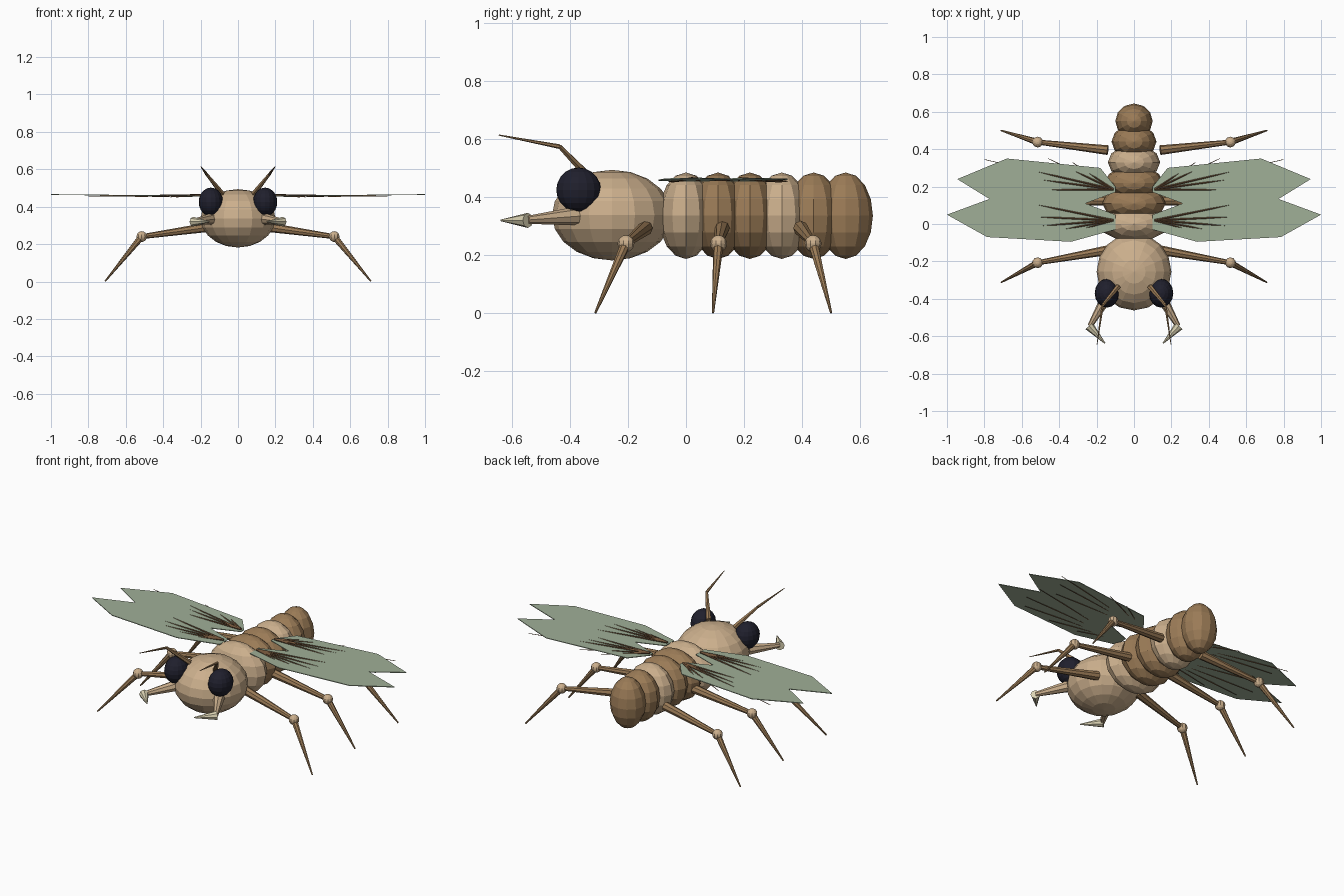
import bpy, bmesh, math
from mathutils import Vector, Matrix

if "Cube" in bpy.data.objects:
    bpy.data.objects.remove(bpy.data.objects["Cube"])


def material(name, rgb):
    m = bpy.data.materials.new(name)
    m.diffuse_color = (*rgb, 1)
    m.use_nodes = True
    m.node_tree.nodes["Principled BSDF"].inputs["Base Color"].default_value = m.diffuse_color
    return m


TAN = material("light tan", (0.60, 0.43, 0.265))
BROWN = material("brown", (0.33, 0.20, 0.095))
DARK = material("dark brown", (0.16, 0.085, 0.04))
IVORY = material("ivory", (0.72, 0.66, 0.46))
NAVY = material("navy black", (0.014, 0.014, 0.026))
GREEN = material("pale green", (0.35, 0.43, 0.31))


def finish(bm, name, mat):
    me = bpy.data.meshes.new(name)
    bmesh.ops.recalc_face_normals(bm, faces=bm.faces)
    bm.to_mesh(me)
    bm.free()
    me.materials.append(mat)
    ob = bpy.data.objects.new(name, me)
    bpy.context.collection.objects.link(ob)
    return ob


def ball(name, pos, radii, mat, segs=12, rings=8):
    bm = bmesh.new()
    bmesh.ops.create_uvsphere(bm, u_segments=segs, v_segments=rings, radius=1)
    bm.transform(Matrix.Translation(pos) @ Matrix.Diagonal((*radii, 1)))
    return finish(bm, name, mat)


def rod(name, a, b, r1, r2, mat, sides=8):
    # tapered rod running from a to b
    a, b = Vector(a), Vector(b)
    d = b - a
    bm = bmesh.new()
    bmesh.ops.create_cone(bm, cap_ends=True, segments=sides,
                          radius1=r1, radius2=r2, depth=d.length)
    turn = d.to_track_quat('Z', 'Y').to_matrix().to_4x4()
    bm.transform(Matrix.Translation((a + b) / 2) @ turn)
    return finish(bm, name, mat)


def wing_height(x):
    return 0.455 + 0.010 * x


def wing(name, outline, s):
    # thin plate rising slightly toward the tip
    bm = bmesh.new()
    bottom = [bm.verts.new((s * x, y, wing_height(x) - 0.002)) for x, y in outline]
    top = [bm.verts.new((s * x, y, wing_height(x) + 0.002)) for x, y in outline]
    bm.faces.new(bottom)
    bm.faces.new(top)
    n = len(outline)
    for i in range(n):
        j = (i + 1) % n
        bm.faces.new((bottom[i], bottom[j], top[j], top[i]))
    return finish(bm, name, GREEN)


# Head and ringed body, tapering in width toward the tail
ball("head", (0, -0.255, 0.338), (0.2, 0.207, 0.156), TAN, 16, 10)
widths = [0.185, 0.17, 0.155, 0.14, 0.12, 0.1]
colours = [TAN, BROWN, BROWN, TAN, BROWN, BROWN]
for i, (w, c) in enumerate(zip(widths, colours)):
    ball(f"body_ring_{i + 1}", (0, 0.11 * i, 0.336), (w, 0.094, 0.149), c)

# Leg rows: name, then y of hip, knee and foot
LEGS = [("front", -0.14, -0.207, -0.312),
        ("middle", 0.125, 0.112, 0.093),
        ("rear", 0.395, 0.438, 0.5)]

FRONT_WING = [(0.1, -0.03), (0.337, -0.095), (0.785, -0.07), (1.0, 0.05),
              (0.77, 0.135), (0.26, 0.11), (0.1, 0.05)]
REAR_WING = [(0.1, 0.17), (0.26, 0.11), (0.77, 0.132), (0.945, 0.24),
             (0.68, 0.35), (0.18, 0.30), (0.1, 0.2)]
FRONT_VEINS = [(0.8, 0.16), (0.8, 0.05), (0.75, -0.03), (0.55, -0.06), (0.36, -0.05)]
REAR_VEINS = [(0.8, 0.345), (0.46, 0.35), (0.33, 0.33), (0.75, 0.27), (0.7, 0.18)]

for side, s in (("right", 1), ("left", -1)):
    ball(f"{side}_eye", (s * 0.145, -0.37, 0.425), (0.065, 0.077, 0.077), NAVY, 16, 10)

    # Feelers with an elbow
    elbow = (s * 0.168, -0.435, 0.574)
    rod(f"{side}_feeler_base", (s * 0.085, -0.335, 0.47), elbow, 0.015, 0.008, BROWN, 6)
    rod(f"{side}_feeler_tip", elbow, (s * 0.198, -0.645, 0.614), 0.008, 0.002, BROWN, 6)

    # Jaws with an inward pointing fang
    rod(f"{side}_jaw", (s * 0.14, -0.38, 0.335), (s * 0.235, -0.545, 0.322),
        0.032, 0.014, TAN)
    rod(f"{side}_fang", (s * 0.24, -0.545, 0.32), (s * 0.155, -0.638, 0.32),
        0.026, 0.003, IVORY)

    # Legs: thigh, knee ball, shin
    for row, hip_y, knee_y, foot_y in LEGS:
        knee = (s * 0.515, knee_y, 0.24)
        rod(f"{side}_{row}_thigh", (s * 0.14, hip_y, 0.293), knee, 0.026, 0.013, BROWN)
        ball(f"{side}_{row}_knee", knee, (0.029,) * 3, TAN, 10, 8)
        rod(f"{side}_{row}_shin", knee, (s * 0.71, foot_y, 0.002), 0.018, 0.004, BROWN)

    # Wings and the veins that cross through them
    for row, outline, veins, root_y in (("front", FRONT_WING, FRONT_VEINS, 0.02),
                                        ("rear", REAR_WING, REAR_VEINS, 0.185)):
        wing(f"{side}_{row}_wing", outline, s)
        for i, (x, y) in enumerate(veins):
            rod(f"{side}_{row}_vein_{i + 1}", (s * 0.11, root_y, 0.463),
                (s * x, y, wing_height(x) - 0.007), 0.006, 0.0015, DARK, 5)
